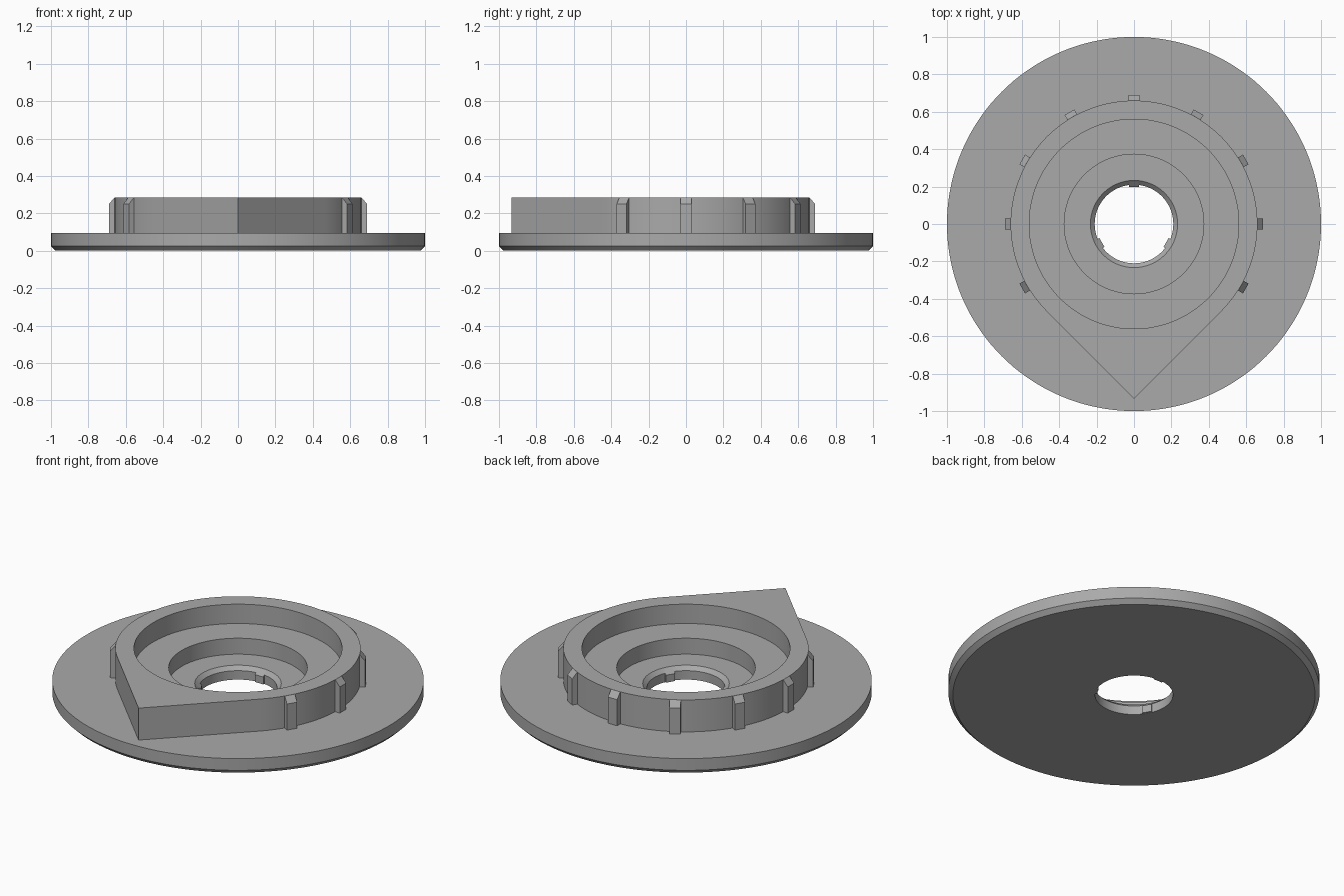
import bpy, bmesh, math

cube = bpy.data.objects.get("Cube")
if cube:
    bpy.data.objects.remove(cube, do_unlink=True)

GREY = (0.4, 0.4, 0.4, 1.0)
mat = bpy.data.materials.new("plain grey")
mat.use_nodes = True
mat.diffuse_color = GREY
mat.node_tree.nodes["Principled BSDF"].inputs["Base Color"].default_value = GREY

SEGMENTS = 144
COLLAR = 0.66


def finish(name, bm):
    bmesh.ops.recalc_face_normals(bm, faces=bm.faces)
    mesh = bpy.data.meshes.new(name)
    bm.to_mesh(mesh)
    bm.free()
    obj = bpy.data.objects.new(name, mesh)
    mesh.materials.append(mat)
    bpy.context.collection.objects.link(obj)
    return obj


def round_ring(radius):
    return lambda a: radius


def teardrop_ring(a):
    """Circle whose front quarter runs along two tangents to a point."""
    off = abs(math.remainder(a + math.pi / 2, math.tau))
    if off < math.pi / 4:
        return COLLAR / math.cos(math.pi / 4 - off)
    return COLLAR


def lathe(name, profile):
    """Closed solid of revolution; each ring has its own radius rule."""
    bm = bmesh.new()
    rings = []
    for radius, z in profile:
        ring = []
        for i in range(SEGMENTS):
            a = math.tau * i / SEGMENTS
            r = radius(a)
            ring.append(bm.verts.new((r * math.cos(a), r * math.sin(a), z)))
        rings.append(ring)
    for k, low in enumerate(rings):
        high = rings[(k + 1) % len(rings)]
        for i in range(SEGMENTS):
            j = (i + 1) % SEGMENTS
            bm.faces.new((low[i], low[j], high[j], high[i]))
    return finish(name, bm)


def radial_block(name, profile, width, degrees):
    """Prism with a (radius, z) outline, set at an angle round the axis."""
    bm = bmesh.new()
    sides = [[bm.verts.new((r, s * width / 2, z)) for r, z in profile]
             for s in (-1, 1)]
    bm.faces.new(sides[0])
    bm.faces.new(sides[1])
    n = len(profile)
    for i in range(n):
        j = (i + 1) % n
        bm.faces.new((sides[0][i], sides[0][j], sides[1][j], sides[1][i]))
    obj = finish(name, bm)
    obj.rotation_euler.z = math.radians(degrees)
    return obj


# Flanged body: disc, pointed collar, two stepped recesses, chamfered bore
c = round_ring
body = lathe("flanged_body", [
    (c(0.21), 0), (c(0.975), 0), (c(1.0), 0.025), (c(1.0), 0.095),
    (teardrop_ring, 0.095), (teardrop_ring, 0.285),
    (c(0.56), 0.285), (c(0.56), 0.17),
    (c(0.373), 0.17), (c(0.373), 0.075),
    (c(0.233), 0.075), (c(0.21), 0.053)])
bpy.ops.object.select_all(action='DESELECT')
body.select_set(True)
bpy.context.view_layer.objects.active = body
bpy.ops.object.shade_smooth_by_angle(angle=math.radians(25))

# Grip ribs round the collar
rib = [(0.65, 0.09), (0.69, 0.09), (0.69, 0.25), (0.66, 0.285), (0.65, 0.27)]
for angle in range(-30, 211, 30):
    radial_block(f"grip_rib_{angle + 30}", rib, 0.06, angle)

# Locking tabs inside the bore
tab = [(0.22, 0.001), (0.198, 0.001), (0.198, 0.045), (0.225, 0.068)]
for angle in (90, 210, 330):
    radial_block(f"bore_tab_{angle}", tab, 0.055, angle)
